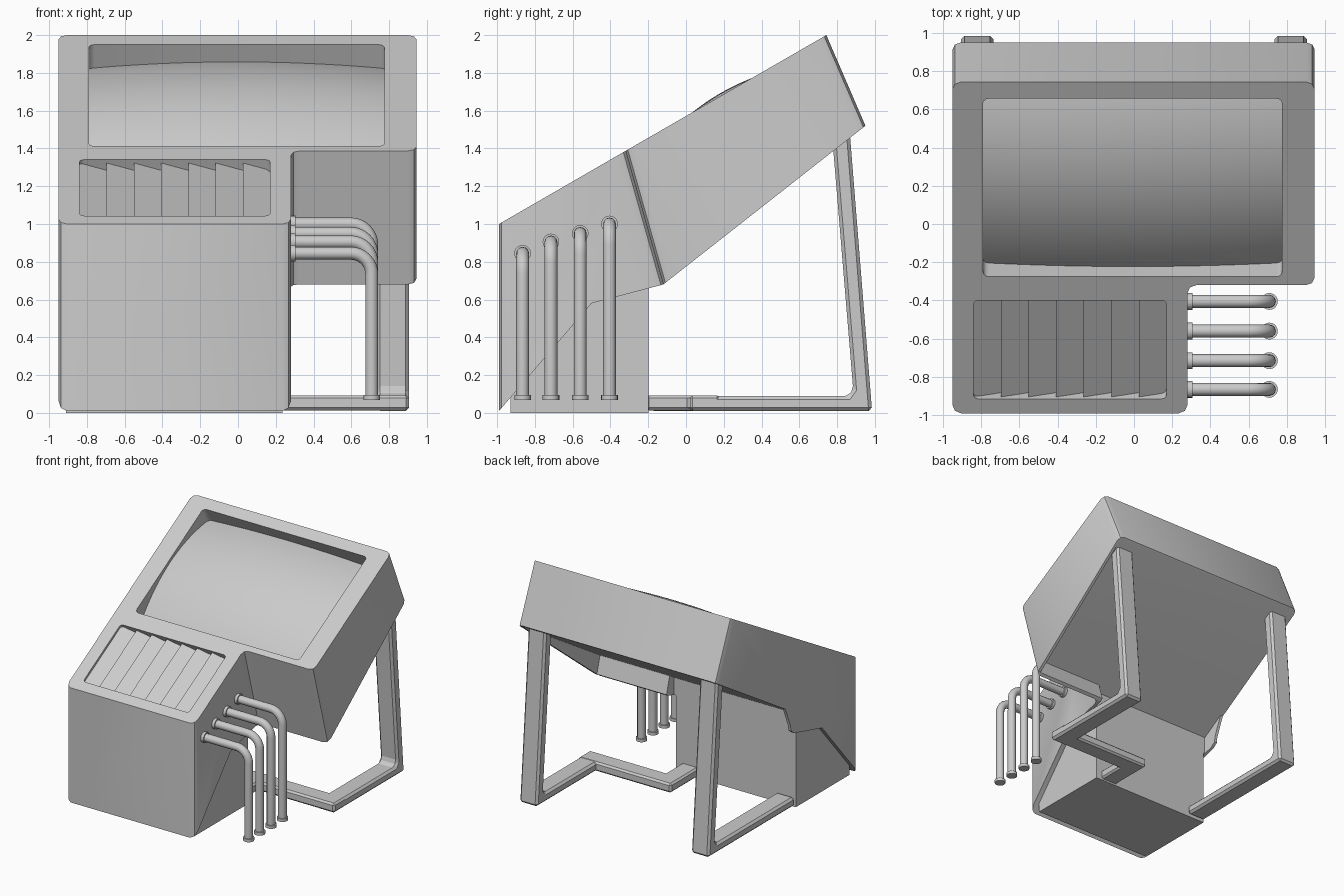
import bpy, bmesh, math
from mathutils import Matrix, Vector

old = bpy.data.objects.get("Cube")
if old:
    bpy.data.objects.remove(old)

grey = bpy.data.materials.new("plain grey")
grey.use_nodes = True
grey.diffuse_color = (0.6, 0.6, 0.6, 1)
grey.node_tree.nodes["Principled BSDF"].inputs["Base Color"].default_value = (0.6, 0.6, 0.6, 1)

# Frame of the sloping console top: x across, y up the slope, z outwards
SLOPE = Matrix.Translation((0, -0.99, 1.0)) @ Matrix.Rotation(math.radians(30), 4, "X")


def select_only(ob):
    bpy.ops.object.select_all(action="DESELECT")
    ob.select_set(True)
    bpy.context.view_layer.objects.active = ob


def finish(name, bm, matrix=None, smooth=True):
    bmesh.ops.recalc_face_normals(bm, faces=bm.faces)
    if matrix:
        bm.transform(matrix)
    mesh = bpy.data.meshes.new(name)
    bm.to_mesh(mesh)
    bm.free()
    mesh.materials.append(grey)
    ob = bpy.data.objects.new(name, mesh)
    bpy.context.collection.objects.link(ob)
    if smooth:
        select_only(ob)
        bpy.ops.object.shade_smooth_by_angle(angle=math.radians(35))
    return ob


def bevel(bm, edges, width, segments=1):
    bmesh.ops.bevel(bm, geom=edges, offset=width, segments=segments,
                    affect="EDGES", profile=0.5)


def prism(points, direction):
    """Closed solid from a flat outline pushed along a direction."""
    bm = bmesh.new()
    face = bm.faces.new([bm.verts.new(p) for p in points])
    bottom = bmesh.ops.extrude_face_region(bm, geom=[face], use_keep_orig=True)
    verts = [g for g in bottom["geom"] if isinstance(g, bmesh.types.BMVert)]
    bmesh.ops.translate(bm, verts=verts, vec=direction)
    bmesh.ops.recalc_face_normals(bm, faces=bm.faces)
    return bm


def side_prism(x0, x1, outline):
    """Prism across x from a side outline of (y, z) points."""
    return prism([(x0, y, z) for y, z in outline], (x1 - x0, 0, 0))


def box(x0, x1, y0, y1, z0, z1):
    return prism([(x0, y0, z0), (x1, y0, z0), (x1, y1, z0), (x0, y1, z0)], (0, 0, z1 - z0))


def cylinder(name, centre, radius, depth, axis):
    bm = bmesh.new()
    turn = Vector((0, 0, 1)).rotation_difference(Vector(axis)).to_matrix().to_4x4()
    bmesh.ops.create_cone(bm, cap_ends=True, segments=20, radius1=radius, radius2=radius,
                          depth=depth, matrix=Matrix.Translation(centre) @ turn)
    return finish(name, bm)


# Console shell: L-shaped plan with a sloping top and stepped underside
L, M, R = -0.95, 0.28, 0.945
front_top, front_low = (-0.99, 1.0), (-0.99, 0.01)
wing_top, wing_low = (-0.32, 1.387), (-0.12, 0.68)
rear_top, rear_low = (0.743, 2.0), (0.95, 1.52)
knee = (-0.5, 0.58)
bm = bmesh.new()
cache = {}


def v(x, yz):
    key = (x, yz)
    if key not in cache:
        cache[key] = bm.verts.new((x, *yz))
    return cache[key]


for outline in (
    [(L, front_top), (M, front_top), (M, wing_top), (R, wing_top), (R, rear_top), (L, rear_top)],
    [(L, front_low), (M, front_low), (M, front_top), (L, front_top)],
    [(M, front_low), (M, knee), (M, wing_low), (M, wing_top), (M, front_top)],
    [(M, wing_low), (R, wing_low), (R, wing_top), (M, wing_top)],
    [(R, wing_low), (R, rear_low), (R, rear_top), (R, wing_top)],
    [(R, rear_low), (L, rear_low), (L, rear_top), (R, rear_top)],
    [(L, front_low), (L, front_top), (L, rear_top), (L, rear_low), (L, wing_low), (L, knee)],
    [(L, front_low), (L, knee), (M, knee), (M, front_low)],
    [(L, knee), (L, wing_low), (M, wing_low), (M, knee)],
    [(L, wing_low), (L, rear_low), (R, rear_low), (R, wing_low), (M, wing_low)],
):
    bm.faces.new([v(x, yz) for x, yz in outline])
bmesh.ops.recalc_face_normals(bm, faces=bm.faces)
corners = [(L, front_top, front_low), (M, front_top, front_low), (M, wing_top, wing_low),
           (R, wing_top, wing_low), (R, rear_top, rear_low), (L, rear_top, rear_low)]
bevel(bm, [bm.edges.get((v(x, a), v(x, b))) for x, a, b in corners], 0.045, 2)
shell = finish("console_shell", bm, smooth=False)


def carve(cut, matrix=None):
    cutter = finish("shell_cutter", cut, matrix, smooth=False)
    cutter.hide_render = True
    mod = shell.modifiers.new("carve", "BOOLEAN")
    mod.operation, mod.solver, mod.object = "DIFFERENCE", "EXACT", cutter
    select_only(shell)
    bpy.ops.object.modifier_apply(modifier=mod.name)
    bpy.data.objects.remove(cutter)


def ceiling(y):
    """Point on the underside, a little steeper than the sloping top."""
    return (y, 0.932 + y * 0.617)


# Hollow underside: open on the right, with thin walls at the wing and beside the pedestal
WALL = 0.025
carve(side_prism(-1.2, R - WALL, [ceiling(1.2), ceiling(0), (-0.07, 0.76), (-0.1, 0.5), (1.2, 0.5)]))
carve(side_prism(L + WALL, R - WALL,
                 [ceiling(0.1), ceiling(-0.141), (-0.093, 0.68), (-0.04, 0.5), (0.1, 0.5)]))
carve(side_prism(L + WALL, M - WALL, [ceiling(0.05), ceiling(-0.2), (-0.2, 0.5), (0.05, 0.5)]))


# Recesses cut into the sloping top
def recess(x0, x1, s0, s1, depth, radius):
    cut = box(x0, x1, s0, s1, -depth, 0.2)
    sides = [e for e in cut.edges if abs(e.verts[0].co.z - e.verts[1].co.z) > 0.01]
    bevel(cut, sides, radius, 3)
    carve(cut, SLOPE)


SX0, SX1, S0, S1 = -0.79, 0.775, 0.825, 1.9
KX0, KX1, K0, K1 = -0.84, 0.17, 0.087, 0.681
recess(SX0, SX1, S0, S1, 0.2, 0.03)
recess(KX0, KX1, K0, K1, 0.09, 0.025)
select_only(shell)
bpy.ops.object.shade_smooth_by_angle(angle=math.radians(35))

# Domed display screen
bm = bmesh.new()
bmesh.ops.create_grid(bm, x_segments=28, y_segments=20, size=1)
for vert in bm.verts:
    a, b = vert.co.x, vert.co.y
    vert.co = ((SX0 + SX1) / 2 + a * (SX1 - SX0) / 2, (S0 + S1) / 2 + b * (S1 - S0) / 2,
               0.014 - 0.12 * b * b - 0.04 * a * a)
finish("screen", bm, SLOPE)

# Seven tilted slats in the lower recess
count = 7
step = (KX1 - KX0) / count
outline = [(KX0, K0, -0.1)]
for i in range(count):
    x = KX0 + i * step
    outline += [(x, K0, -0.02), (x + step, K0, -0.065)]
outline.append((KX1, K0, -0.1))
finish("control_slats", prism(outline, (0, K1 - K0, 0)), SLOPE, smooth=False)

# Pedestal under the front of the shell, rising to its ceiling
finish("pedestal", box(-0.91, 0.235, -0.93, -0.198, 0, 0.85), smooth=False)


# Rear legs with floor runners
def leg(name, x, runner_end):
    part = side_prism(x - 0.085, x + 0.085, [
        (0.775, 1.45), (0.885, 0.125), (0.86, 0.09), (runner_end, 0.09),
        (runner_end, 0.01), (0.985, 0.01), (0.865, 1.51)])
    bevel(part, part.edges[:], 0.018)
    finish(name, part, smooth=False)


leg("right_rear_leg", -0.82, -0.19)
leg("left_rear_leg", 0.82, 0.02)

# Stepped floor bar joining the free leg to the pedestal
plan = [(0.905, 0.02), (0.905, 0.18), (0.02, 0.18), (0.02, -0.21), (0.18, -0.21), (0.18, 0.02)]
bm = prism([(x, y, 0.013) for x, y in plan], (0, 0, 0.08))
bevel(bm, bm.edges[:], 0.015)
finish("floor_bar", bm, smooth=False)

# Four bent pipes with end collars
for i, (y, z) in enumerate([(-0.865, 0.845), (-0.715, 0.905), (-0.56, 0.95), (-0.405, 1.0)]):
    px, r = 0.708, 0.11
    path = [(0.27, y, z)]
    for k in range(9):
        t = math.pi / 2 * k / 8
        path.append((px - r + r * math.sin(t), y, z - r + r * math.cos(t)))
    path.append((px, y, 0.075))
    curve = bpy.data.curves.new("pipe", "CURVE")
    curve.dimensions = "3D"
    curve.bevel_depth, curve.bevel_resolution = 0.034, 4
    curve.use_fill_caps = True
    spline = curve.splines.new("POLY")
    spline.points.add(len(path) - 1)
    for point, co in zip(spline.points, path):
        point.co = (*co, 1)
    curve.materials.append(grey)
    pipe = bpy.data.objects.new(f"pipe_{i + 1}", curve)
    bpy.context.collection.objects.link(pipe)
    select_only(pipe)
    bpy.ops.object.convert(target="MESH")
    bpy.ops.object.shade_smooth_by_angle(angle=math.radians(35))
    cylinder(f"wall_collar_{i + 1}", (0.29, y, z), 0.044, 0.03, (1, 0, 0))
    cylinder(f"foot_collar_{i + 1}", (px, y, 0.082), 0.044, 0.026, (0, 0, 1))
